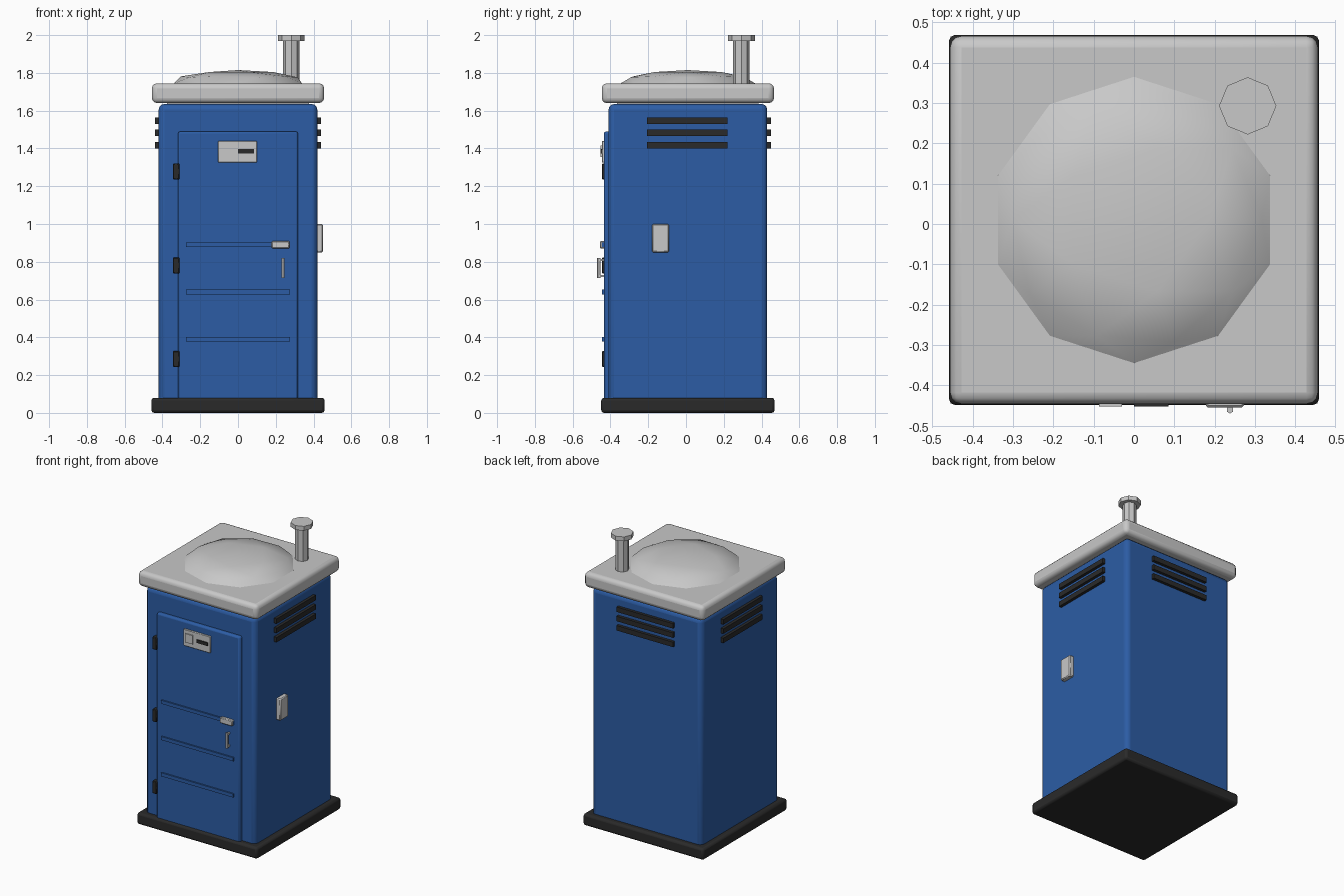
import bpy
import math

if "Cube" in bpy.data.objects:
    bpy.data.objects.remove(bpy.data.objects["Cube"])

CY = 0.01            # the cabin sits slightly behind the origin
HALF = 0.42          # half width of the cabin
FRONT = CY - HALF


def material(name, rgb):
    m = bpy.data.materials.new(name)
    m.diffuse_color = (*rgb, 1.0)
    m.use_nodes = True
    m.node_tree.nodes["Principled BSDF"].inputs["Base Color"].default_value = m.diffuse_color
    return m


BLUE = material("blue plastic", (0.025, 0.108, 0.375))
GREY = material("light grey plastic", (0.58, 0.58, 0.58))
DARK = material("dark rubber", (0.023, 0.023, 0.023))


def finish(obj, name, mat, bevel=0.0, segments=2, smooth=True):
    obj.name = name
    obj.data.materials.append(mat)
    if bevel:
        mod = obj.modifiers.new("rounded edges", 'BEVEL')
        mod.width = bevel
        mod.segments = segments
    if smooth:
        bpy.ops.object.shade_smooth_by_angle(angle=math.radians(35))
    return obj


def box(name, mat, x, y, z, bevel=0.0, segments=2):
    """Box from (min, max) ranges on each axis."""
    bpy.ops.mesh.primitive_cube_add(size=1, location=[(a + b) / 2 for a, b in (x, y, z)])
    obj = bpy.context.object
    obj.scale = [b - a for a, b in (x, y, z)]
    bpy.ops.object.transform_apply(location=False, rotation=False, scale=True)
    return finish(obj, name, mat, bevel, segments, smooth=bevel > 0)


def post(name, mat, x, y, z, radius, sides):
    """Upright flat-sided cylinder with a vertex on the +x side."""
    bpy.ops.mesh.primitive_cylinder_add(vertices=sides, radius=radius, depth=z[1] - z[0],
                                        location=(x, y, (z[0] + z[1]) / 2))
    return finish(bpy.context.object, name, mat, smooth=False)


def square(half):
    return (-half, half), (CY - half, CY + half)


# Base, cabin and roof slab
box("base", DARK, *square(0.459), (0.0, 0.08), 0.015)
box("cabin", BLUE, *square(HALF), (0.02, 1.635), 0.03, 3)
box("roof_collar", GREY, *square(0.375), (1.60, 1.66))
box("roof", GREY, *square(0.456), (1.64, 1.745), 0.028, 3)

# Faceted skylight dome: upper half of a flattened icosphere
bpy.ops.mesh.primitive_ico_sphere_add(subdivisions=2, radius=1, location=(0, CY, 1.745))
dome = bpy.context.object
dome.scale = (0.355, 0.355, 0.07)
bpy.ops.object.transform_apply(location=False, rotation=False, scale=True)
finish(dome, "skylight_dome", GREY)

# Vent pipe with cap
post("vent_pipe", GREY, 0.282, 0.293, (1.70, 1.98), 0.043, 8)
post("vent_cap", GREY, 0.282, 0.293, (1.97, 2.0), 0.071, 8)

# Door with ribs and hinges
box("door", BLUE, (-0.318, 0.318), (FRONT - 0.025, FRONT + 0.02), (0.06, 1.49), 0.012)
for i, z in enumerate((0.39, 0.64, 0.89)):
    box(f"door_rib_{i}", BLUE, (-0.275, 0.275), (-0.445, -0.425), (z - 0.012, z + 0.012))
for i, z in enumerate((0.285, 0.78, 1.278)):
    box(f"hinge_{i}", DARK, (-0.345, -0.31), (-0.445, -0.40), (z - 0.042, z + 0.042), 0.004, 1)

# Sign, latch and pull handle on the door
box("sign", GREY, (-0.105, 0.10), (-0.446, -0.425), (1.325, 1.44), 0.003, 1)
box("sign_plate", GREY, (-0.087, -0.03), (-0.453, -0.444), (1.355, 1.415))
box("sign_slot", DARK, (0.0, 0.085), (-0.453, -0.444), (1.374, 1.396))
box("latch", GREY, (0.178, 0.273), (-0.455, -0.425), (0.87, 0.91), 0.005, 1)
post("pull_handle", GREY, 0.238, -0.461, (0.715, 0.82), 0.009, 6)
for z in (0.725, 0.81):
    box("handle_mount", GREY, (0.232, 0.244), (-0.46, -0.43), (z - 0.006, z + 0.006))

# Dispenser box on the right wall
box("side_box", GREY, (0.41, 0.45), (-0.18, -0.09), (0.85, 1.0), 0.006, 1)

# Vent slats high on the left, right and back walls
for i, z in enumerate((1.418, 1.482, 1.546)):
    span = (z - 0.017, z + 0.017)
    for side, label in ((-1, "left"), (1, "right")):
        xs = sorted((side * (HALF - 0.02), side * (HALF + 0.02)))
        box(f"{label}_vent_slat_{i}", DARK, xs, (CY - 0.217, CY + 0.21), span)
    box(f"back_vent_slat_{i}", DARK, (-0.215, 0.215),
        (CY + HALF - 0.02, CY + HALF + 0.02), span)
